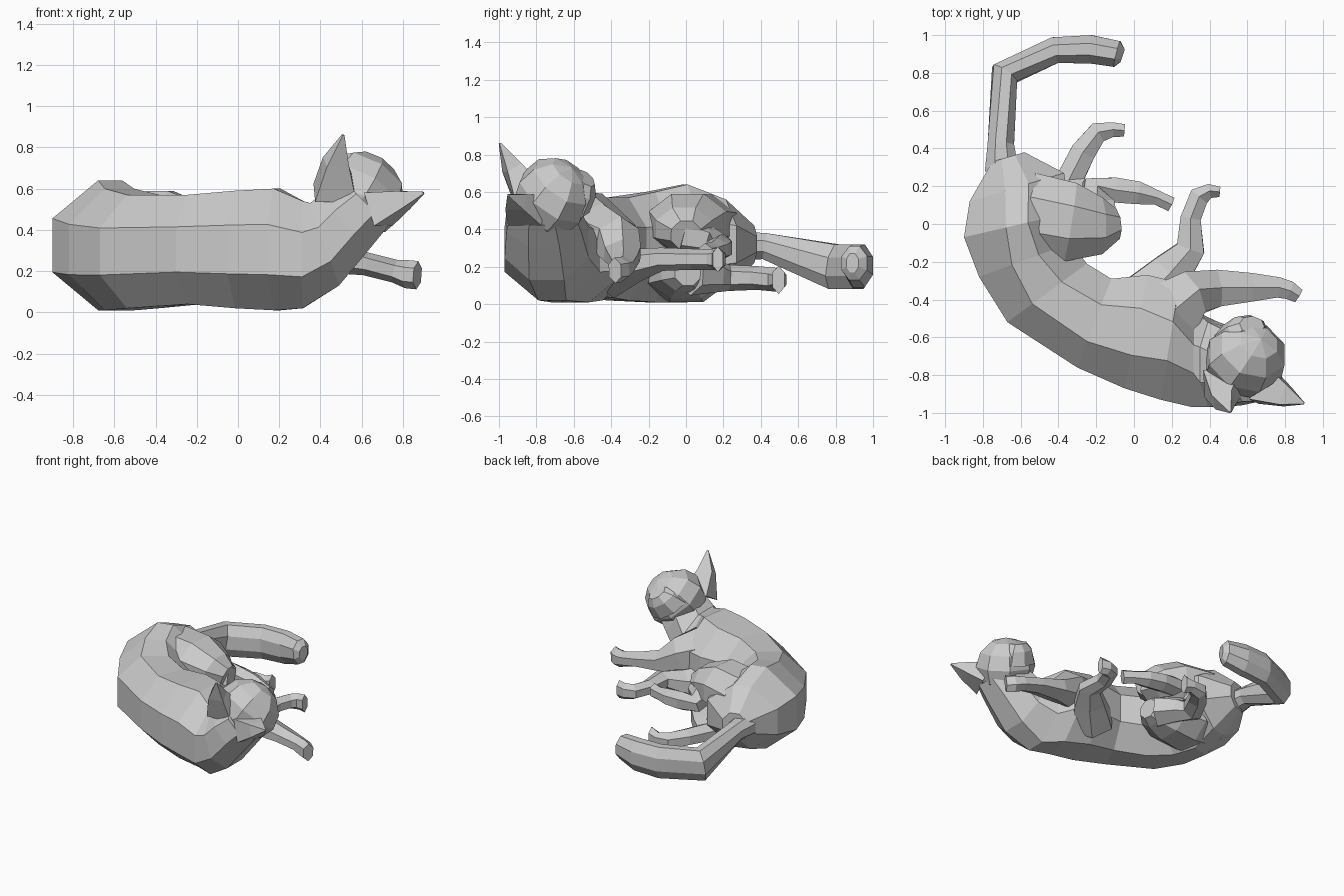
import bpy, bmesh, math
from mathutils import Vector, Matrix


def loft(name, rings):
    """Skin a list of equal-length point rings and cap both ends, flat shaded."""
    bm = bmesh.new()
    vs = [[bm.verts.new(p) for p in r] for r in rings]
    n = len(rings[0])
    for a, b in zip(vs, vs[1:]):
        for i in range(n):
            j = (i + 1) % n
            bm.faces.new((a[i], a[j], b[j], b[i]))
    bm.faces.new(vs[0])
    bm.faces.new(vs[-1])
    bmesh.ops.recalc_face_normals(bm, faces=bm.faces)
    return finish(name, bm)


def finish(name, bm):
    me = bpy.data.meshes.new(name)
    bm.to_mesh(me)
    bm.free()
    ob = bpy.data.objects.new(name, me)
    bpy.context.collection.objects.link(ob)
    return ob


def ring(c, side, up, n, pinch=1.0):
    """Flat-sided polygon; pinch narrows its top and bottom edges."""
    k = 1 / math.cos(math.pi / n)
    pts = []
    for i in range(n):
        a = 2 * math.pi * (i + 0.5) / n
        x, y = k * math.cos(a), k * math.sin(a)
        pts.append(c + side * (x * pinch if abs(y) > abs(x) else x) + up * y)
    return pts


def tube(name, path, n=6, thick=1.0):
    """path: (x, y, z, half width, half height) along a limb."""
    pts = [Vector(p[:3]) for p in path]
    rings = []
    for i, p in enumerate(path):
        t = Vector()
        if i:
            t += (pts[i] - pts[i - 1]).normalized()
        if i < len(pts) - 1:
            t += (pts[i + 1] - pts[i]).normalized()
        t.normalize()
        side = t.cross(Vector((0, 0, 1))).normalized()
        rings.append(ring(pts[i], side * p[3] * thick, side.cross(t) * p[4] * thick, n))
    return loft(name, rings)


# Torso: spine xy, belly xy, bottom z, top z, pinch, from rump to chest
sections = [
    (-.75, .33, -.58, .38, .22, .42, 1), (-.87, .12, -.37, .27, .08, .56, .6),
    (-.90, -.07, -.34, .06, .01, .64, .5), (-.82, -.28, -.33, -.10, .01, .60, .7),
    (-.67, -.52, -.25, -.21, .02, .57, .9), (-.30, -.76, -.12, -.29, .04, .57, 1),
    (-.05, -.87, .07, -.27, .02, .59, 1), (.14, -.93, .24, -.31, .01, .60, .8),
    (.31, -.97, .32, -.46, .02, .54, .7),
]
rings = []
for sx, sy, bx, by, lo, hi, pinch in sections:
    s, b = Vector((sx, sy, 0)), Vector((bx, by, 0))
    rings.append(ring((s + b) / 2 + Vector((0, 0, (lo + hi) / 2)),
                      (s - b) / 2, Vector((0, 0, (hi - lo) / 2)), 8, pinch))
# Neck: the same skin carries on, tilting up into the head
for c, w, up in (((.42, -.745, .33), .225, (-.07, 0, .20)),
                 ((.52, -.76, .44), .20, (-.12, 0, .13)),
                 ((.62, -.77, .53), .17, (-.11, 0, .11))):
    rings.append(ring(Vector(c), Vector((0, -w, 0)), Vector(up), 8))
loft("torso_and_neck", rings)

# Head: faceted ball turned so the face looks up and inwards
face = Vector((.40, .50, .75)).normalized()
lat = Vector((.81, .10, -.58))
lat = (lat - face * lat.dot(face)).normalized()
crown = face.cross(lat)
if crown.y > 0:
    crown, lat = -crown, -lat
centre = Vector((.59, -.715, .575))
turn = Matrix((lat, crown, face)).transposed().to_4x4()
bm = bmesh.new()
bmesh.ops.create_uvsphere(bm, u_segments=8, v_segments=6, radius=1)
bmesh.ops.transform(bm, verts=bm.verts,
                    matrix=Matrix.Translation(centre) @ turn @ Matrix.Diagonal((.23, .205, .205, 1)))
finish("head", bm)

# Muzzle
m = centre - crown * .105
loft("muzzle", [ring(m + face * d, lat * w, crown * h, 8)
                for d, w, h in ((.03, .15, .10), (.13, .115, .085), (.18, .07, .05))])

# Ears: four-sided, tapering from head to tip
for name, base, mid, tip in (
        ("left_ear", (.47, -.84, .58), (.475, -.93, .73), (.51, -.995, .86)),
        ("right_ear", (.68, -.85, .50), (.80, -.91, .545), (.90, -.95, .58))):
    tube(name, [base + (.10, .085), mid + (.055, .045), tip + (.005, .005)], 4)

# Thighs
tube("upper_thigh", [(-.72, .06, .40, .10, .10), (-.54, .05, .42, .22, .165),
                     (-.34, .01, .43, .21, .16), (-.18, -.01, .40, .15, .12),
                     (-.095, .00, .37, .08, .08)], 8)
tube("lower_thigh", [(-.66, .00, .19, .15, .14), (-.48, .00, .175, .22, .165),
                     (-.32, .00, .17, .20, .14), (-.19, .00, .17, .13, .10),
                     (-.12, .01, .17, .07, .07)], 8)

# Hind legs: knee, hock, foot, paw
tube("upper_hind_leg", [(-.18, -.02, .37, .09, .09), (-.19, .10, .34, .08, .07),
                        (-.21, .185, .31, .065, .055), (-.10, .18, .30, .06, .055),
                        (.02, .165, .29, .055, .05), (.12, .14, .28, .035, .04),
                        (.195, .105, .27, .035, .045)], 6, 1.1)
tube("lower_hind_leg", [(-.20, .03, .16, .10, .09), (-.28, .15, .15, .08, .07),
                        (-.345, .23, .14, .075, .055), (-.27, .38, .14, .06, .05),
                        (-.19, .485, .13, .05, .05), (-.11, .50, .13, .035, .04),
                        (-.05, .495, .13, .03, .06)], 6, 1.1)

# Front legs
tube("upper_front_leg", [(.14, -.52, .41, .18, .13), (.30, -.37, .34, .11, .11),
                         (.44, -.34, .27, .09, .065), (.62, -.335, .235, .07, .045),
                         (.76, -.335, .20, .05, .045), (.82, -.35, .185, .045, .055),
                         (.87, -.38, .18, .035, .055)], 6, 1.08)
tube("lower_front_leg", [(.05, -.40, .18, .13, .12), (.20, -.25, .21, .10, .07),
                         (.30, -.13, .24, .07, .05), (.30, .03, .24, .05, .045),
                         (.345, .145, .24, .05, .045), (.40, .175, .24, .035, .05),
                         (.455, .17, .24, .025, .055)], 6, 1.08)

# Tail
tube("tail", [(-.70, .28, .31, .09, .08), (-.705, .42, .31, .07, .07),
              (-.685, .795, .20, .075, .12), (-.42, .92, .20, .07, .12),
              (-.23, .925, .205, .075, .115), (-.09, .90, .22, .07, .09),
              (-.06, .89, .22, .035, .05)], 8)
